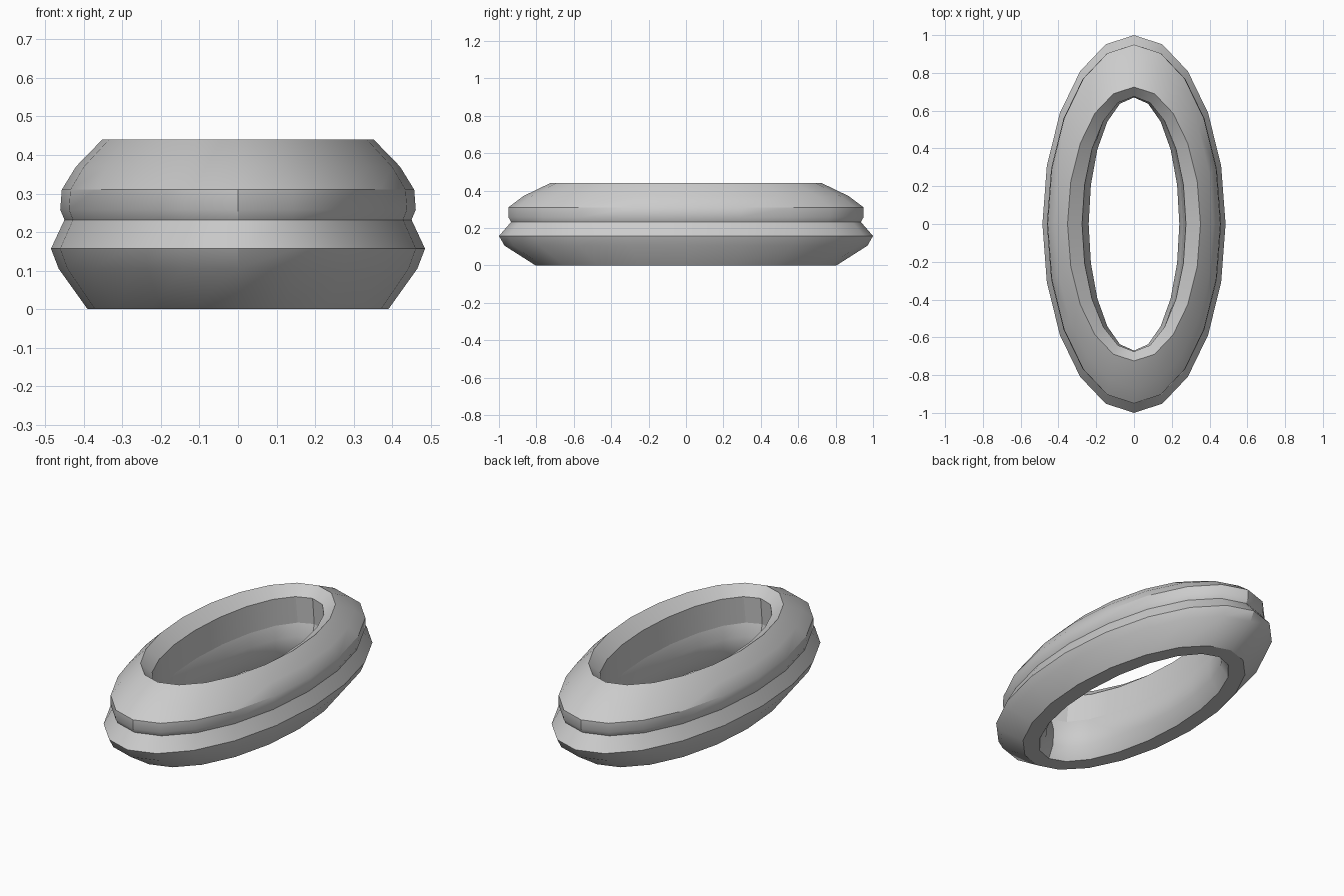
import bpy, bmesh, math
from math import radians

if "Cube" in bpy.data.objects:
    bpy.data.objects.remove(bpy.data.objects["Cube"])

SIDES = 20


def oval_ring(name, profile, angle=30):
    """Sweep a closed (x radius, y radius, z) section round an oval."""
    bm = bmesh.new()
    loops = []
    for i in range(SIDES):
        a = 2 * math.pi * i / SIDES
        loops.append([bm.verts.new((rx * math.cos(a), ry * math.sin(a), z))
                      for rx, ry, z in profile])
    n = len(profile)
    for i in range(SIDES):
        a, b = loops[i], loops[(i + 1) % SIDES]
        for j in range(n):
            k = (j + 1) % n
            bm.faces.new((a[j], b[j], b[k], a[k]))
    bmesh.ops.recalc_face_normals(bm, faces=bm.faces)
    mesh = bpy.data.meshes.new(name)
    bm.to_mesh(mesh)
    bm.free()
    obj = bpy.data.objects.new(name, mesh)
    bpy.context.collection.objects.link(obj)
    bpy.ops.object.select_all(action='DESELECT')
    obj.select_set(True)
    bpy.context.view_layer.objects.active = obj
    bpy.ops.object.shade_smooth_by_angle(angle=radians(angle))
    return obj


# Wide lower ring: outside upwards, then down the hole
oval_ring("lower_ring", [
    (0.39, 0.805, 0.0), (0.465, 0.97, 0.105), (0.485, 1.0, 0.157),
    (0.45, 0.935, 0.232), (0.26, 0.69, 0.232), (0.24, 0.67, 0.16),
    (0.25, 0.675, 0.07), (0.30, 0.71, 0.0)])

# Narrower upper ring resting on it
oval_ring("upper_ring", [
    (0.45, 0.935, 0.232), (0.461, 0.95, 0.258), (0.457, 0.95, 0.31),
    (0.42, 0.87, 0.37), (0.352, 0.725, 0.44), (0.275, 0.675, 0.385),
    (0.26, 0.69, 0.232)])
